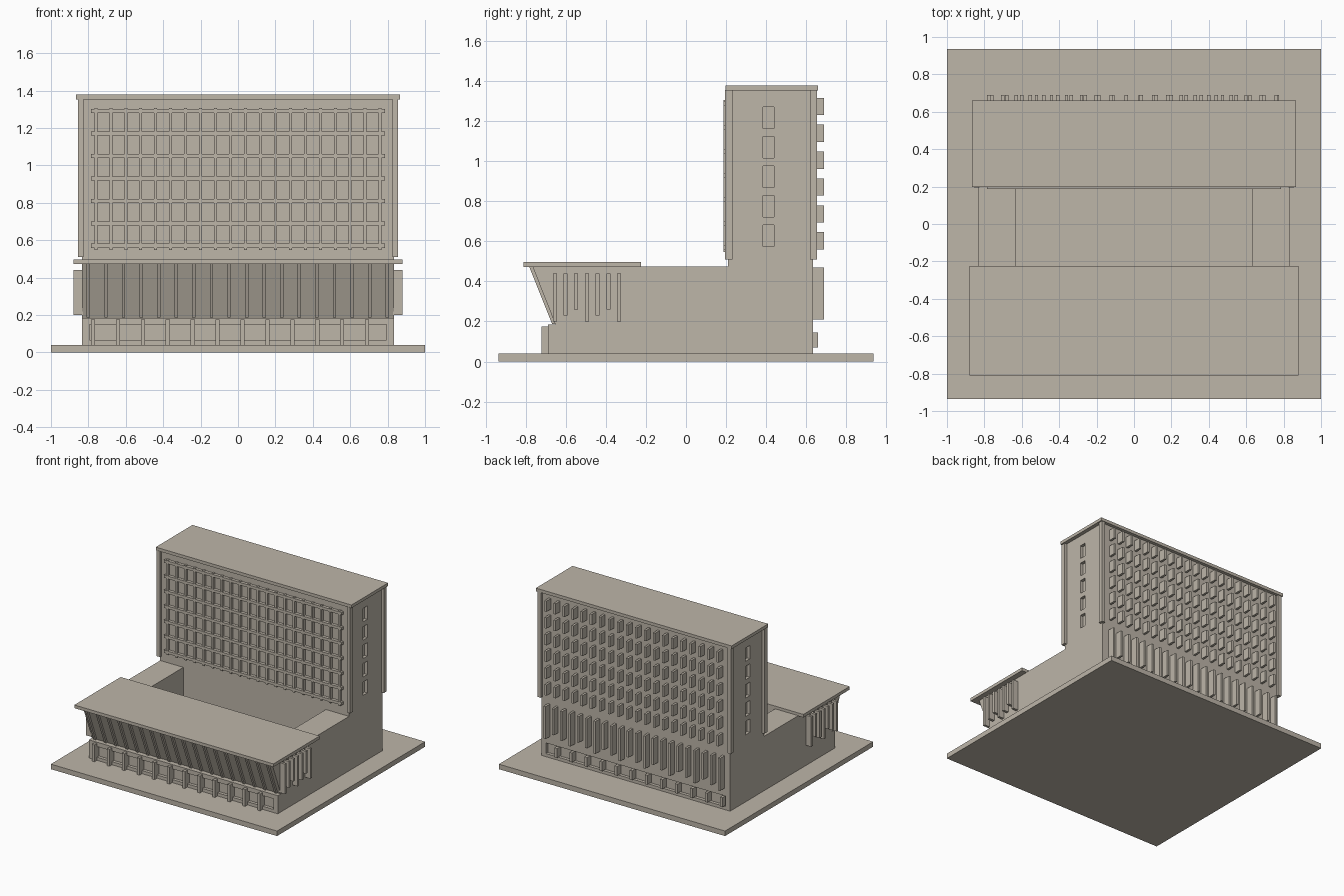
import bpy, bmesh

if "Cube" in bpy.data.objects:
    bpy.data.objects.remove(bpy.data.objects["Cube"])

stone = bpy.data.materials.new("warm_stone")
stone.diffuse_color = (0.51, 0.465, 0.395, 1)
stone.use_nodes = True
stone.node_tree.nodes["Principled BSDF"].inputs["Base Color"].default_value = stone.diffuse_color


def finish(bm, name):
    bmesh.ops.recalc_face_normals(bm, faces=bm.faces)
    me = bpy.data.meshes.new(name)
    bm.to_mesh(me)
    bm.free()
    me.materials.append(stone)
    ob = bpy.data.objects.new(name, me)
    bpy.context.collection.objects.link(ob)
    return ob


def add_prism(bm, profile, x0, x1):
    """Extrude a (y, z) profile from x0 to x1."""
    f = bm.faces.new([bm.verts.new((x0, y, z)) for y, z in profile])
    r = bmesh.ops.extrude_face_region(bm, geom=[f])
    for v in r["geom"]:
        if isinstance(v, bmesh.types.BMVert):
            v.co.x = x1


def boxes(name, spans):
    """One object made of boxes given as (x0, x1, y0, y1, z0, z1)."""
    bm = bmesh.new()
    for x0, x1, y0, y1, z0, z1 in spans:
        add_prism(bm, [(y0, z0), (y1, z0), (y1, z1), (y0, z1)], x0, x1)
    return finish(bm, name)


# Ground slab
boxes("base_slab", [(-1, 1, -.935, .935, 0, .04)])

# Main mass: low front wing with raked face, and the tall rear tower
bm = bmesh.new()
add_prism(bm, [(-.69, .035), (-.69, .185), (-.652, .185), (-.766, .475), (.21, .475),
               (.21, 1.36), (.635, 1.36), (.635, .035)], -.835, .835)
body = finish(bm, "building_body")

# Courtyard, window bands, grid recess and side windows cut from the mass
cuts = [(-.63, .63, -.23, .21, 0, .6),
        (-.785, .785, .15, .24, .55, 1.305),
        (-.795, .795, -.75, -.665, .065, .15),
        (-.795, .795, .61, .7, .065, .15)]
for k in range(5):
    z = .575 + .147 * k
    cuts += [(.81, .9, .385, .44, z, z + .107), (-.9, -.81, .385, .44, z, z + .107)]
cutter = boxes("recess_cutter", cuts)
cutter.hide_render = True
cutter.hide_viewport = False
mod = body.modifiers.new("recesses", "BOOLEAN")
mod.operation, mod.solver, mod.object = "DIFFERENCE", "EXACT", cutter
bpy.context.view_layer.objects.active = body
body.select_set(True)
bpy.ops.object.modifier_apply(modifier=mod.name)
bpy.data.objects.remove(cutter)

# Roof slabs
boxes("tower_roof", [(-.865, .865, .197, .66, 1.353, 1.378)])
boxes("wing_roof", [(-.88, .88, -.81, -.225, .472, .497)])

# Corner piers of the tower
boxes("corner_piers", [(min(s * .825, s * .855), max(s * .825, s * .855), y0, y1, .51, 1.355)
                       for s in (-1, 1) for y0, y1 in ((.195, .232), (.62, .655))])

# Window grid on the tower front
boxes("grid_mullions", [(-.768 + .08 * k, -.752 + .08 * k, .188, .242, .548, 1.306)
                        for k in range(20)])
boxes("grid_shelves", [(-.786, .786, .186, .242, .559 + .12 * k, .581 + .12 * k)
                       for k in range(7)])

# Raked fins on the wing front
bm = bmesh.new()
for k in range(18):
    x = -.8 + .094 * k
    add_prism(bm, [(-.782, .472), (-.76, .472), (-.648, .187), (-.668, .187)], x - .009, x + .009)
finish(bm, "raked_front_fins")

# Ground floor columns, front and back
xs = [-.775 + .1332 * k for k in range(12)]
boxes("front_columns", [(x - .011, x + .011, -.722, -.66, .04, .175) for x in xs])
boxes("rear_ground_fins", [(x - .011, x + .011, .605, .66, .07, .145) for x in xs])

# Hanging fins on the wing sides, with stepped lengths
side_fins = []
for k in range(7):
    y, z0 = -.655 + .0535 * k, (.2, .23, .26)[k % 3]
    for a, b in ((.83, .88), (-.88, -.83)):
        side_fins.append((a, b, y - .01, y + .01, z0, .44))
boxes("side_fins", side_fins)

# Rear sun fins: six short rows above, one tall row below
boxes("rear_upper_fins", [(-.77 + .08 * k, -.752 + .08 * k, .63, .69, .56 + .134 * r, .646 + .134 * r)
                          for k in range(20) for r in range(6)])
boxes("rear_lower_fins", [(-.785 + .0735 * k, -.767 + .0735 * k, .63, .69, (.21, .235, .26)[k % 3], .47)
                          for k in range(22)])
